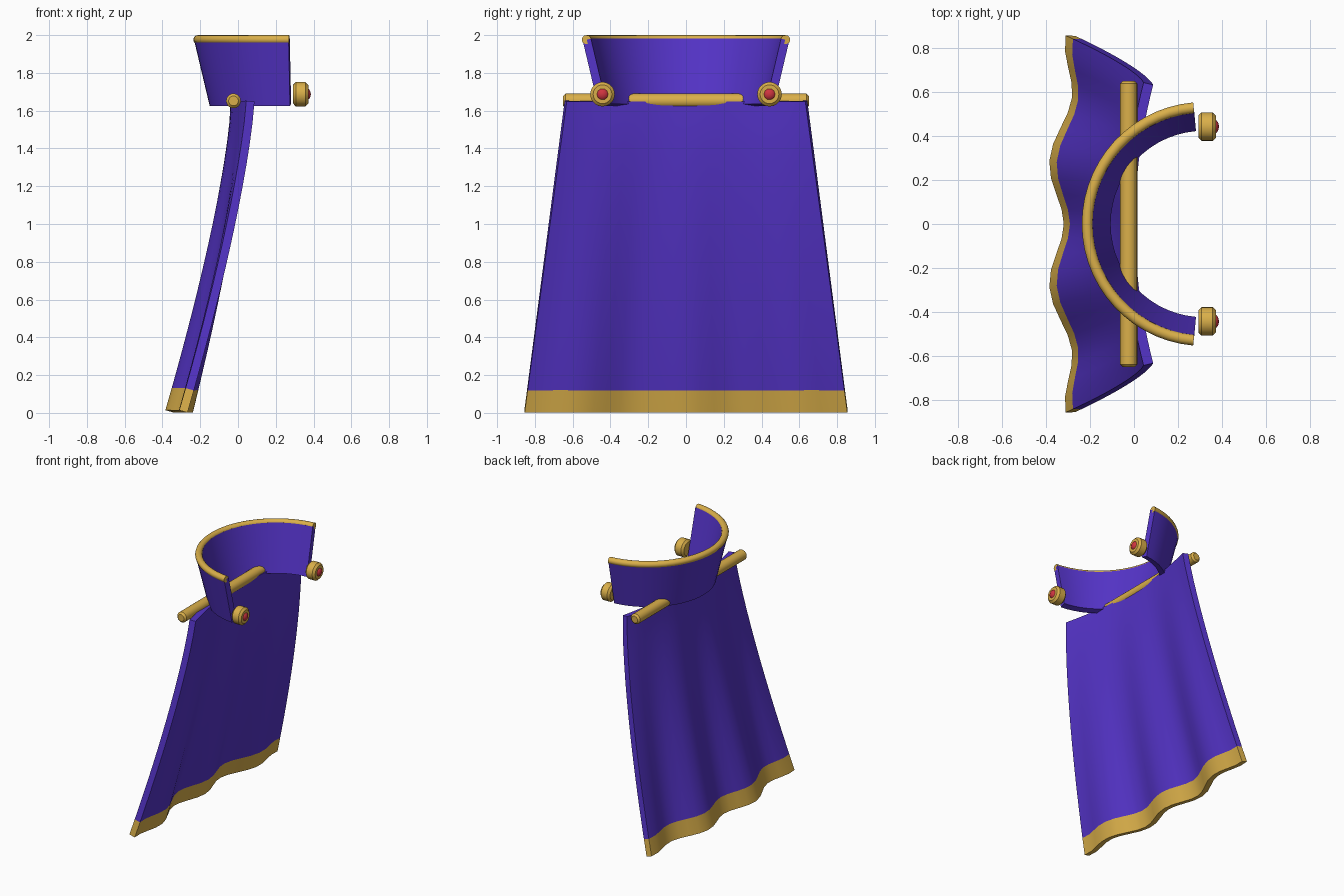
import bpy, bmesh, math
from mathutils import Matrix

if "Cube" in bpy.data.objects:
    bpy.data.objects.remove(bpy.data.objects["Cube"])

def material(name, rgb):
    m = bpy.data.materials.new(name)
    m.diffuse_color = (*rgb, 1)
    m.use_nodes = True
    m.node_tree.nodes["Principled BSDF"].inputs["Base Color"].default_value = m.diffuse_color
    return m

PURPLE = material("purple_cloth", (0.09, 0.034, 0.58))
GOLD = material("gold", (0.70, 0.43, 0.068))
RED = material("red_gem", (0.62, 0.035, 0.05))

def finish(bm, name, mats, modifiers=()):
    """Make an object, apply its modifiers and shade it smooth."""
    bmesh.ops.recalc_face_normals(bm, faces=bm.faces)
    me = bpy.data.meshes.new(name)
    bm.to_mesh(me)
    bm.free()
    ob = bpy.data.objects.new(name, me)
    bpy.context.collection.objects.link(ob)
    for m in mats:
        me.materials.append(m)
    bpy.ops.object.select_all(action='DESELECT')
    ob.select_set(True)
    bpy.context.view_layer.objects.active = ob
    for kind, settings in modifiers:
        mod = ob.modifiers.new(kind, kind)
        for k, v in settings.items():
            setattr(mod, k, v)
        bpy.ops.object.modifier_apply(modifier=mod.name)
    bpy.ops.object.shade_smooth_by_angle(angle=math.radians(35))
    return ob

def sheet(rows, closed=False):
    """Skin a grid of points; closed joins each row's ends and caps the strip."""
    bm = bmesh.new()
    grid = [[bm.verts.new(p) for p in row] for row in rows]
    n = len(grid[0])
    for a, b in zip(grid, grid[1:]):
        for i in range(n if closed else n - 1):
            j = (i + 1) % n
            bm.faces.new((a[i], a[j], b[j], b[i]))
    if closed:
        bm.faces.new(grid[0])
        bm.faces.new(grid[-1])
    return bm

CLOTH = ('SOLIDIFY', dict(thickness=0.045, offset=0))

# Cape: swept back towards the hem, with folds that deepen lower down
TOP, BOTTOM, HEM = 1.65, 0.008, 0.125
heights = [BOTTOM, HEM] + [HEM + (TOP - HEM) * i / 14 for i in range(1, 15)]
rows = []
for z in heights:
    t = (TOP - z) / (TOP - BOTTOM)
    half = 0.637 + 0.218 * t
    row = []
    for i in range(25):
        u = i / 12 - 1
        x = (-0.0175 - 0.317 * t ** 1.38 + 0.083 * u * u
             + 0.0375 * t * math.cos(3 * math.pi * u))
        row.append((x, half * u, z))
    rows.append(row)
bm = sheet(rows)
for f in bm.faces:
    f.material_index = 1 if f.calc_center_median().z < HEM else 0
finish(bm, "cape", [PURPLE, GOLD], [CLOTH])

# Collar: flared arc open towards +x
CX, ARC, SEG = 0.317, math.radians(85), 28
angles = [math.pi - ARC + 2 * ARC * i / SEG for i in range(SEG + 1)]
rows = []
for i in range(5):
    k = i / 4
    r, z = 0.445 + 0.082 * k, 1.63 + 0.346 * k
    rows.append([(CX + r * math.cos(a), r * math.sin(a), z) for a in angles])
finish(sheet(rows), "collar", [PURPLE], [CLOTH])

# Gold piping along the collar's upper edge
rows = []
for a in angles:
    ring = []
    for j in range(12):
        b = 2 * math.pi * j / 12
        r, z = 0.529 + 0.025 * math.cos(b), 1.976 + 0.024 * math.sin(b)
        ring.append((CX + r * math.cos(a), r * math.sin(a), z))
    rows.append(ring)
finish(sheet(rows, closed=True), "collar_trim", [GOLD])

def rod(name, radius, length, axis, centre, bevel):
    """Cylinder along x or y with chamfered ends."""
    bm = bmesh.new()
    turn = Matrix.Rotation(math.pi / 2, 4, 'Y' if axis == 'x' else 'X')
    bmesh.ops.create_cone(bm, cap_ends=True, segments=20, radius1=radius,
                          radius2=radius, depth=length,
                          matrix=Matrix.Translation(centre) @ turn)
    rims = [e for e in bm.edges if any(len(f.verts) > 4 for f in e.link_faces)]
    bmesh.ops.bevel(bm, geom=rims, offset=bevel, segments=1, affect='EDGES')
    return finish(bm, name, [GOLD])

# Shoulder bar
rod("shoulder_bar", 0.039, 1.30, 'y', (-0.024, 0, 1.652), 0.013)

# Clasps with red gems
for side, y in (("left", -0.442), ("right", 0.442)):
    rod("clasp_" + side, 0.065, 0.08, 'x', (0.332, y, 1.687), 0.015)
    bm = bmesh.new()
    bmesh.ops.create_uvsphere(
        bm, u_segments=10, v_segments=8, radius=0.036,
        matrix=Matrix.Translation((0.357, y, 1.687))
        @ Matrix.Diagonal((0.8, 1, 1, 1)) @ Matrix.Rotation(math.pi / 2, 4, 'Y'))
    finish(bm, "gem_" + side, [RED])
